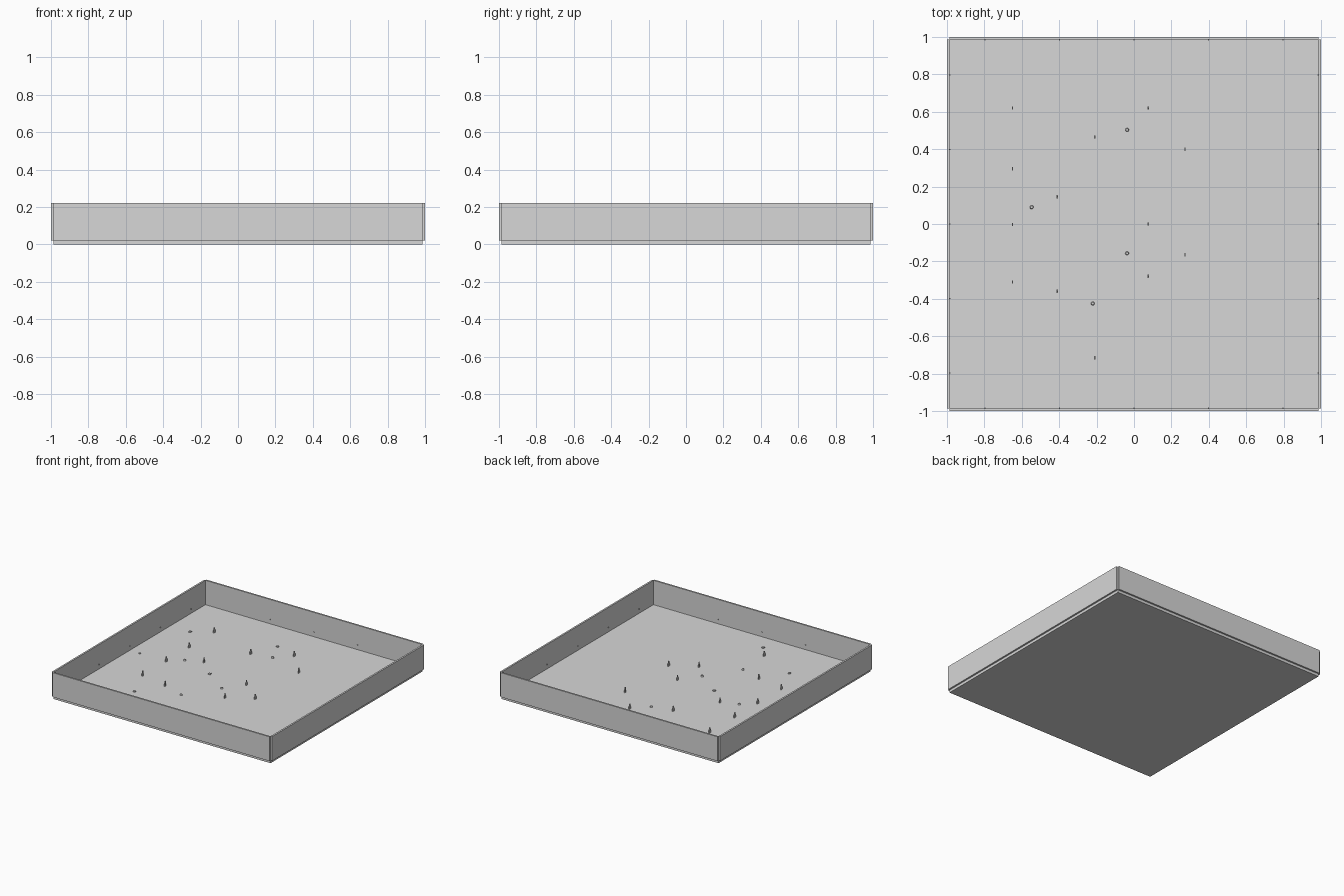
import bpy, bmesh, math
from mathutils import Matrix

if "Cube" in bpy.data.objects:
    bpy.data.objects.remove(bpy.data.objects["Cube"])

grey = bpy.data.materials.new("plain grey")
grey.diffuse_color = (0.68, 0.68, 0.68, 1)
grey.use_nodes = True
grey.node_tree.nodes["Principled BSDF"].inputs["Base Color"].default_value = grey.diffuse_color

FLOOR = 0.022   # top of the base plate
TOP = 0.222     # top of the walls
IN = 0.986      # inner face of the walls


def finish(name, bm):
    mesh = bpy.data.meshes.new(name)
    bm.to_mesh(mesh)
    bm.free()
    mesh.materials.append(grey)
    obj = bpy.data.objects.new(name, mesh)
    bpy.context.collection.objects.link(obj)
    return obj


def add_box(bm, centre, size):
    m = Matrix.Translation(centre) @ Matrix.Diagonal((*size, 1))
    bmesh.ops.create_cube(bm, size=1, matrix=m)


def add_cylinder(bm, x, y, r1, r2, z0, z1, sides=12):
    bmesh.ops.create_cone(bm, cap_ends=True, segments=sides, radius1=r1, radius2=r2,
                          depth=z1 - z0, matrix=Matrix.Translation((x, y, (z0 + z1) / 2)))


# Base plate
bm = bmesh.new()
add_box(bm, (0, 0, FLOOR / 2), (2 * IN, 2 * IN, FLOOR))
finish("base_plate", bm)

# Four walls hung on the plate edges, leaving small notches at the corners
t, h, zc = 1 - IN, TOP - FLOOR, (TOP + FLOOR) / 2
for name, nx, ny in (("front_wall", 0, -1), ("back_wall", 0, 1),
                     ("left_wall", -1, 0), ("right_wall", 1, 0)):
    bm = bmesh.new()
    size = (t, 2 * IN, h) if nx else (2 * IN, t, h)
    add_box(bm, (nx * (IN + t / 2), ny * (IN + t / 2), zc), size)
    finish(name, bm)

# Small studs along the inside of each wall
bm = bmesh.new()
for i in range(-2, 3):
    for s in (-1, 1):
        add_box(bm, (s * (IN - 0.003), i * 0.398, 0.06), (0.006, 0.006, 0.006))
        add_box(bm, (i * 0.398, s * (IN - 0.003), 0.06), (0.006, 0.006, 0.006))
finish("wall_studs", bm)

# Upright pegs: slim body with a narrower tip
bm = bmesh.new()
for x, ys in ((-0.65, (0.62, 0.295, -0.003, -0.31)), (-0.41, (0.145, -0.36)),
              (-0.21, (0.465, -0.715)), (0.077, (0.62, 0, -0.28)), (0.273, (0.4, -0.165))):
    for y in ys:
        add_box(bm, (x, y, FLOOR + 0.013), (0.007, 0.018, 0.026))
        add_box(bm, (x, y, FLOOR + 0.034), (0.006, 0.008, 0.016))
finish("pegs", bm)

# Low square blocks
bm = bmesh.new()
for x, y in ((-0.12, 0.685), (-0.803, 0.525), (-0.257, 0), (-0.54, -0.573), (-0.12, -0.83)):
    add_box(bm, (x, y, FLOOR + 0.004), (0.018, 0.018, 0.008))
finish("square_blocks", bm)

# Low round buttons
bm = bmesh.new()
for x, y in ((-0.037, 0.503), (-0.547, 0.09), (-0.037, -0.157), (-0.22, -0.425)):
    add_cylinder(bm, x, y, 0.010, 0.007, FLOOR, FLOOR + 0.012)
add_cylinder(bm, -0.893, 0, 0.008, 0.008, FLOOR, FLOOR + 0.006)
finish("round_buttons", bm)
